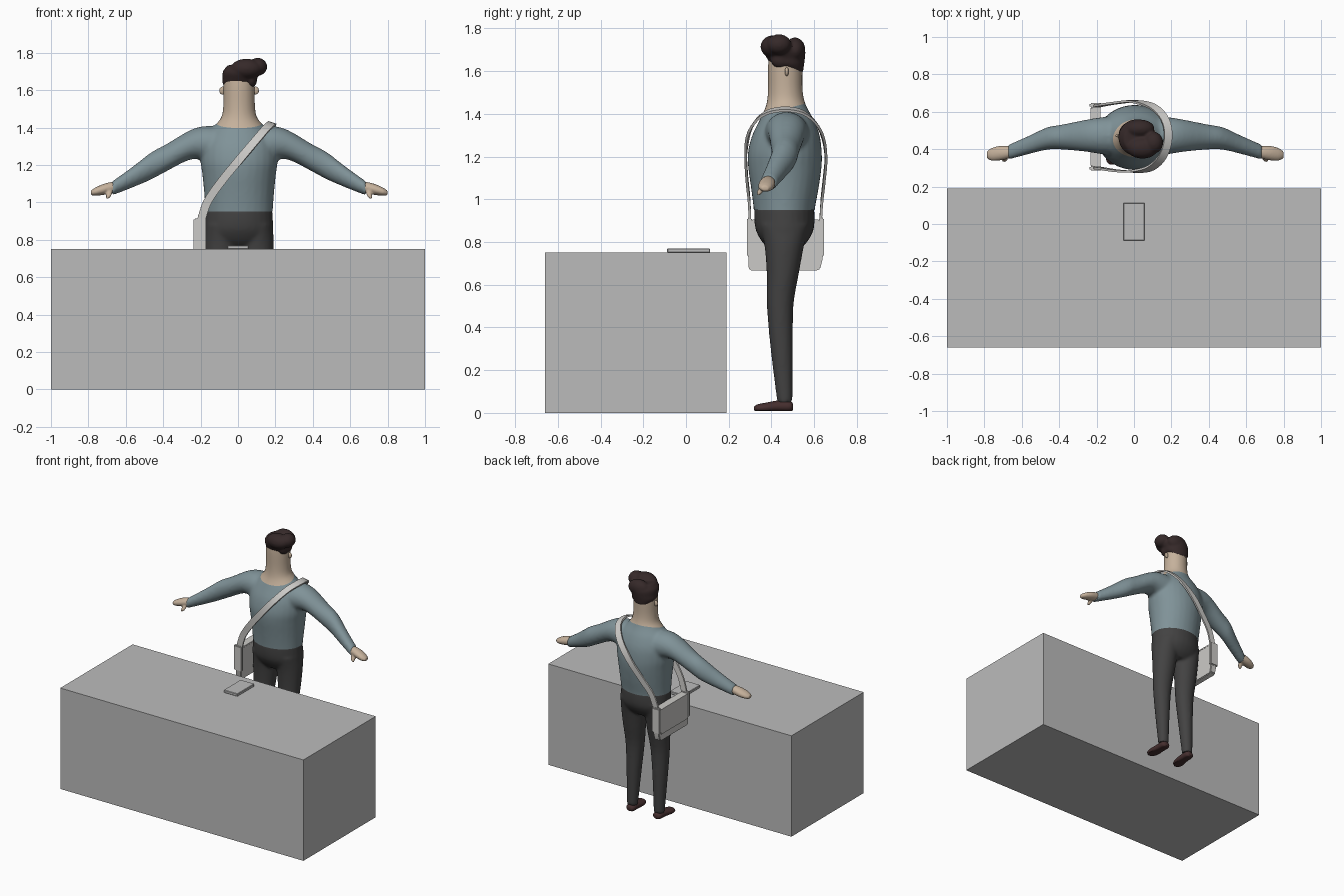
import bpy, bmesh, math
from mathutils import Vector, Matrix

if "Cube" in bpy.data.objects:
    bpy.data.objects.remove(bpy.data.objects["Cube"])

CX = 0.006  # middle of the figure


def material(name, r, g, b):
    m = bpy.data.materials.new(name)
    m.diffuse_color = (r, g, b, 1)
    m.use_nodes = True
    m.node_tree.nodes["Principled BSDF"].inputs["Base Color"].default_value = m.diffuse_color
    return m


GREY = material("desk grey", 0.50, 0.50, 0.50)
LIGHT = material("bag light grey", 0.60, 0.59, 0.57)
SWEATER = material("sweater blue grey", 0.215, 0.29, 0.315)
SKIN = material("skin", 0.56, 0.44, 0.33)
HAIR = material("hair brown", 0.036, 0.022, 0.022)
PANTS = material("trouser charcoal", 0.056, 0.055, 0.055)
SHOE = material("shoe brown", 0.06, 0.028, 0.028)


def finish(name, bm, *mats, angle=40):
    """Turn a bmesh into an object, smooth with sharp edges kept."""
    bmesh.ops.recalc_face_normals(bm, faces=bm.faces)
    for f in bm.faces:
        f.smooth = True
    me = bpy.data.meshes.new(name)
    bm.to_mesh(me)
    bm.free()
    me.set_sharp_from_angle(angle=math.radians(angle))
    for m in mats:
        me.materials.append(m)
    ob = bpy.data.objects.new(name, me)
    bpy.context.collection.objects.link(ob)
    return ob


def curve(points, steps=4):
    """Catmull-Rom interpolation of equal-length tuples."""
    out = []
    for i in range(len(points) - 1):
        p0, p1 = points[max(i - 1, 0)], points[i]
        p2, p3 = points[i + 1], points[min(i + 2, len(points) - 1)]
        for k in range(steps):
            t = k / steps
            out.append(tuple(b + 0.5 * t * (c - a + t * (2*a - 5*b + 4*c - d + t * (3*(b - c) + d - a)))
                             for a, b, c, d in zip(p0, p1, p2, p3)))
    return out + [tuple(points[-1])]


def skin_rings(bm, rings):
    n = len(rings[0])
    vs = [[bm.verts.new(p) for p in r] for r in rings]
    for a, b in zip(vs, vs[1:]):
        for i in range(n):
            bm.faces.new((a[i], a[(i + 1) % n], b[(i + 1) % n], b[i]))
    bm.faces.new(vs[0][::-1])
    bm.faces.new(vs[-1])


def loft(bm, axis, rings, n=28):
    """Ellipse rings (x, y, z, radius, radius) stacked along an axis."""
    out = []
    for x, y, z, a, b in curve(rings):
        ring = []
        for i in range(n):
            c, s = a * math.cos(math.tau * i / n), b * math.sin(math.tau * i / n)
            ring.append({"z": (x + c, y + s, z), "x": (x, y + c, z + s), "y": (x + c, y, z + s)}[axis])
        out.append(ring)
    skin_rings(bm, out)


def ellipsoid(bm, c, r):
    bmesh.ops.create_uvsphere(bm, u_segments=24, v_segments=14, radius=1,
                              matrix=Matrix.Translation(c) @ Matrix.Diagonal((*r, 1)))


def box(bm, lo, hi):
    lo, hi = Vector(lo), Vector(hi)
    bmesh.ops.create_cube(bm, size=1, matrix=Matrix.Translation((lo + hi) / 2) @ Matrix.Diagonal((*(hi - lo), 1)))


def fuse(bm, voxel, rounds):
    """Melt overlapping solids into one smooth skin."""
    ob = finish("fusing", bm)
    rm = ob.modifiers.new("remesh", "REMESH")
    rm.mode, rm.voxel_size = "VOXEL", voxel
    sm = ob.modifiers.new("smooth", "SMOOTH")
    sm.factor, sm.iterations = 0.5, rounds
    ev = ob.evaluated_get(bpy.context.evaluated_depsgraph_get())
    out = bmesh.new()
    out.from_mesh(ev.to_mesh())
    ev.to_mesh_clear()
    bpy.data.objects.remove(ob)
    return out


def cut(bm, co, no, clear=False):
    bmesh.ops.bisect_plane(bm, geom=bm.verts[:] + bm.edges[:] + bm.faces[:], plane_co=co,
                           plane_no=no, clear_outer=clear)


# desk and phone
bm = bmesh.new()
box(bm, (-1, -0.66, 0), (1, 0.19, 0.75))
finish("desk", bm, GREY)
bm = bmesh.new()
box(bm, (-0.057, -0.088, 0.75), (0.057, 0.112, 0.77))
bmesh.ops.bevel(bm, geom=bm.edges[:], offset=0.003, segments=1, affect="EDGES")
finish("phone", bm, GREY, angle=20)

# sweater, neck and face in one skin
bm = bmesh.new()
loft(bm, "z", [(CX, .46, .88, .178, .140), (CX, .46, .95, .180, .143), (CX, .463, 1.05, .187, .158),
               (CX, .463, 1.15, .197, .172), (CX, .463, 1.22, .206, .173), (CX, .468, 1.30, .200, .158),
               (CX, .472, 1.37, .168, .128), (CX, .470, 1.42, .122, .102), (CX, .467, 1.46, .094, .088),
               (CX, .465, 1.52, .085, .081), (CX, .465, 1.62, .084, .081), (CX, .465, 1.69, .080, .078)])
for s in (1, -1):
    loft(bm, "x", [(CX + s * x, y, z, a, b) for x, y, z, a, b in (
        (.06, .472, 1.30, .11, .10), (.17, .472, 1.315, .10, .094), (.26, .472, 1.308, .086, .079),
        (.39, .465, 1.238, .067, .073), (.47, .457, 1.195, .060, .073), (.57, .422, 1.135, .049, .056),
        (.68, .383, 1.074, .040, .038))])
bm = fuse(bm, 0.011, 6)
collar_co, collar_no = Vector((0, .36, 1.398)), Vector((0, -.25, 1)).normalized()
cut(bm, (0, 0, .95), (0, 0, -1), True)
cut(bm, collar_co, collar_no)
for f in bm.faces:
    f.material_index = int((f.calc_center_median() - collar_co).dot(collar_no) > 0)
finish("upper_body", bm, SWEATER, SKIN)

# hands, thumbs and ears
for s, side in ((1, "left"), (-1, "right")):
    bm = bmesh.new()
    loft(bm, "x", [(CX + s * x, y, z, a, b) for x, y, z, a, b in (
        (.655, .385, 1.083, .030, .028), (.69, .382, 1.077, .036, .031), (.73, .378, 1.068, .039, .029),
        (.77, .372, 1.057, .033, .022), (.793, .370, 1.051, .018, .012))], 16)
    loft(bm, "z", [(CX + s * x, y, z, r, r) for x, y, z, r in (
        (.695, .370, 1.075, .018), (.694, .355, 1.05, .016), (.70, .343, 1.03, .013),
        (.705, .340, 1.02, .007))], 12)
    finish(side + "_hand", fuse(bm, 0.006, 3), SKIN)
    bm = bmesh.new()
    ellipsoid(bm, (CX + s * .088, .472, 1.598), (.018, .009, .021))
    finish(side + "_ear", bm, SKIN)

# swept hair
bm = bmesh.new()
loft(bm, "z", [(.006, .510, 1.595, .055, .038), (.007, .478, 1.63, .088, .075), (.010, .468, 1.66, .092, .089),
               (.018, .460, 1.70, .099, .098), (.022, .458, 1.735, .075, .075)])
ellipsoid(bm, (.045, .407, 1.715), (.085, .058, .053))
ellipsoid(bm, (.105, .435, 1.725), (.051, .058, .048))
ellipsoid(bm, (.030, .510, 1.700), (.080, .049, .058))
ellipsoid(bm, (.070, .445, 1.655), (.032, .050, .042))
finish("hair", fuse(bm, 0.007, 6), HAIR)

# trousers
bm = bmesh.new()
loft(bm, "z", [(CX, .46, .965, .177, .140), (CX, .461, .90, .181, .141), (CX, .462, .85, .183, .133),
               (CX, .462, .80, .165, .105), (CX, .46, .765, .13, .07)])
for s in (1, -1):
    loft(bm, "z", [(CX + s * x, y, z, a, b) for x, y, z, a, b in (
        (.092, .462, .88, .088, .115), (.096, .460, .78, .089, .092), (.100, .453, .65, .080, .075),
        (.103, .441, .50, .066, .062), (.107, .448, .30, .051, .052), (.110, .463, .05, .037, .036))])
finish("trousers", fuse(bm, 0.010, 5), PANTS)

# shoes, flat below
for s, side in ((1, "left"), (-1, "right")):
    bm = bmesh.new()
    loft(bm, "y", [(CX + s * x, y, z, a, b) for x, y, z, a, b in (
        (.110, .502, .028, .018, .014), (.110, .485, .030, .033, .027), (.111, .43, .030, .036, .028),
        (.116, .37, .024, .041, .023), (.120, .335, .022, .032, .018), (.121, .318, .020, .014, .008))], 20)
    for v in bm.verts:
        v.co.z = max(v.co.z, 0.01)
    finish(side + "_shoe", bm, SHOE)

# shoulder bag: pouch, flap and end straps
bm = bmesh.new()
profile = [(.292, .90), (.638, .90), (.640, .72), (.628, .675), (.615, .666), (.300, .666), (.292, .68)]
skin_rings(bm, [[(x, y, z) for y, z in profile] for x in (-.226, -.178)])
bmesh.ops.bevel(bm, geom=bm.edges[:], offset=0.005, segments=2, affect="EDGES")
finish("bag_pouch", bm, LIGHT)
bm = bmesh.new()
box(bm, (-.233, .312, .72), (-.225, .620, .903))
box(bm, (-.233, .312, .896), (-.178, .620, .905))
finish("bag_flap", bm, LIGHT)
for lo, hi, side in ((.285, .310, "front"), (.622, .647, "back")):
    bm = bmesh.new()
    box(bm, (-.237, lo, .73), (-.170, hi, .915))
    bmesh.ops.bevel(bm, geom=bm.edges[:], offset=0.006, segments=2, affect="EDGES")
    finish("bag_" + side + "_end", bm, LIGHT)

# strap across the chest, over the shoulder and down the back
path = [Vector(p) for p in curve([
    (-.20, .300, .89), (-.165, .295, 1.00), (-.09, .284, 1.11), (.0, .281, 1.22), (.09, .300, 1.325),
    (.155, .365, 1.40), (.183, .465, 1.422), (.165, .560, 1.40), (.10, .628, 1.325), (.0, .655, 1.21),
    (-.09, .648, 1.10), (-.165, .637, 1.00), (-.20, .630, .89)])]
rings = []
for i, p in enumerate(path):
    t = (path[min(i + 1, len(path) - 1)] - path[max(i - 1, 0)]).normalized()
    n = Vector((max(p.x, 0) * .6, p.y - .47, max(p.z - 1.2, 0) * 1.5))
    n = (n - t * n.dot(t)).normalized()
    w = t.cross(n) * .022
    n = n * .006
    rings.append([p + w + n, p - w + n, p - w - n, p + w - n])
bm = bmesh.new()
skin_rings(bm, rings)
finish("bag_strap", bm, LIGHT)
